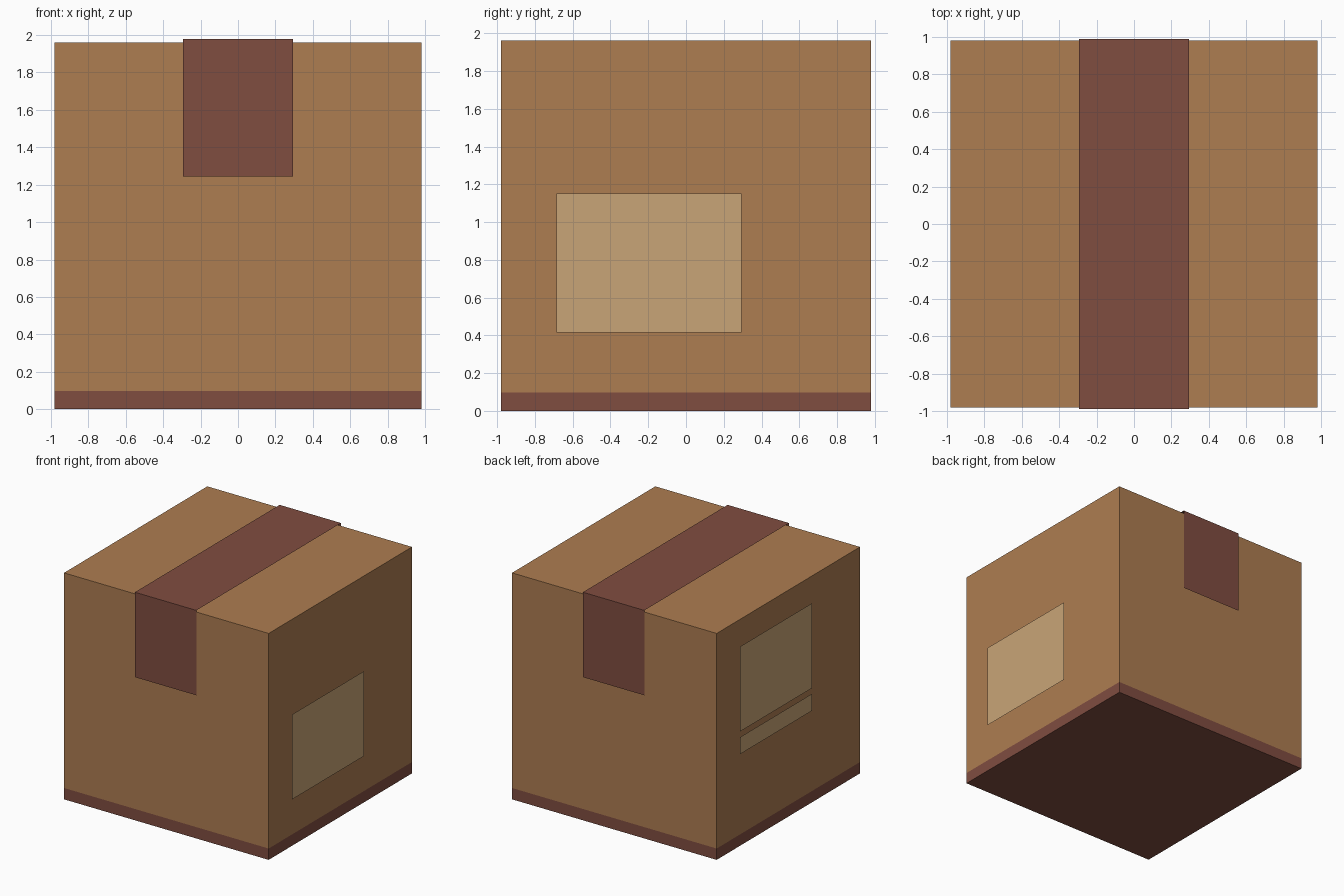
import bpy, bmesh

if "Cube" in bpy.data.objects:
    bpy.data.objects.remove(bpy.data.objects["Cube"])

U = 2 / 20.4          # design unit: the box is 20 units wide
H = 10 * U            # half width of the box


def material(name, rgb):
    def lin(c):
        c /= 255
        return c / 12.92 if c <= 0.04045 else ((c + 0.055) / 1.055) ** 2.4
    m = bpy.data.materials.new(name)
    m.diffuse_color = (*[lin(c) for c in rgb], 1)
    m.use_nodes = True
    m.node_tree.nodes["Principled BSDF"].inputs["Base Color"].default_value = m.diffuse_color
    return m


def add_object(name, bm, *mats):
    mesh = bpy.data.meshes.new(name)
    bm.to_mesh(mesh)
    bm.free()
    for m in mats:
        mesh.materials.append(m)
    ob = bpy.data.objects.new(name, mesh)
    bpy.context.collection.objects.link(ob)
    return ob


def add_quad(bm, points):
    bm.faces.new([bm.verts.new(p) for p in points])


cardboard = material("cardboard brown", (174, 125, 81))
maroon = material("tape maroon", (128, 77, 64))
paper = material("label tan", (201, 165, 119))

# Box body, cut near the bottom so the base band and underside are maroon
bm = bmesh.new()
bmesh.ops.create_cube(bm, size=2 * H)
bmesh.ops.translate(bm, verts=bm.verts, vec=(0, 0, H))
bmesh.ops.bisect_plane(bm, geom=bm.verts[:] + bm.edges[:] + bm.faces[:],
                       plane_co=(0, 0, U), plane_no=(0, 0, 1))
for f in bm.faces:
    f.material_index = 1 if f.calc_center_median().z < U else 0
add_object("cardboard_box", bm, cardboard, maroon)

# Tape: one thin folded sheet over the front, top and back
bm = bmesh.new()
w, y, low, top = 3 * U, 10.1 * U, 12.7 * U, 20.2 * U
profile = [(-y, low), (-y, top), (y, top), (y, low)]
for (y0, z0), (y1, z1) in zip(profile, profile[1:]):
    add_quad(bm, [(-w, y0, z0), (w, y0, z0), (w, y1, z1), (-w, y1, z1)])
bmesh.ops.remove_doubles(bm, verts=bm.verts, dist=1e-5)
add_object("packing_tape", bm, maroon)

# Paper labels: thin sheets just off the two side faces (side, bottom, top)
for name, s, z0, z1 in (("right_label", 1, 4.25, 11.75),
                        ("left_label", -1, 10.25, 17.75),
                        ("left_label_strip", -1, 8.25, 9.75)):
    bm = bmesh.new()
    x, ya, yb = s * 10.2 * U, -7 * U * s, 3 * U * s
    add_quad(bm, [(x, ya, z0 * U), (x, yb, z0 * U), (x, yb, z1 * U), (x, ya, z1 * U)])
    add_object(name, bm, paper)
